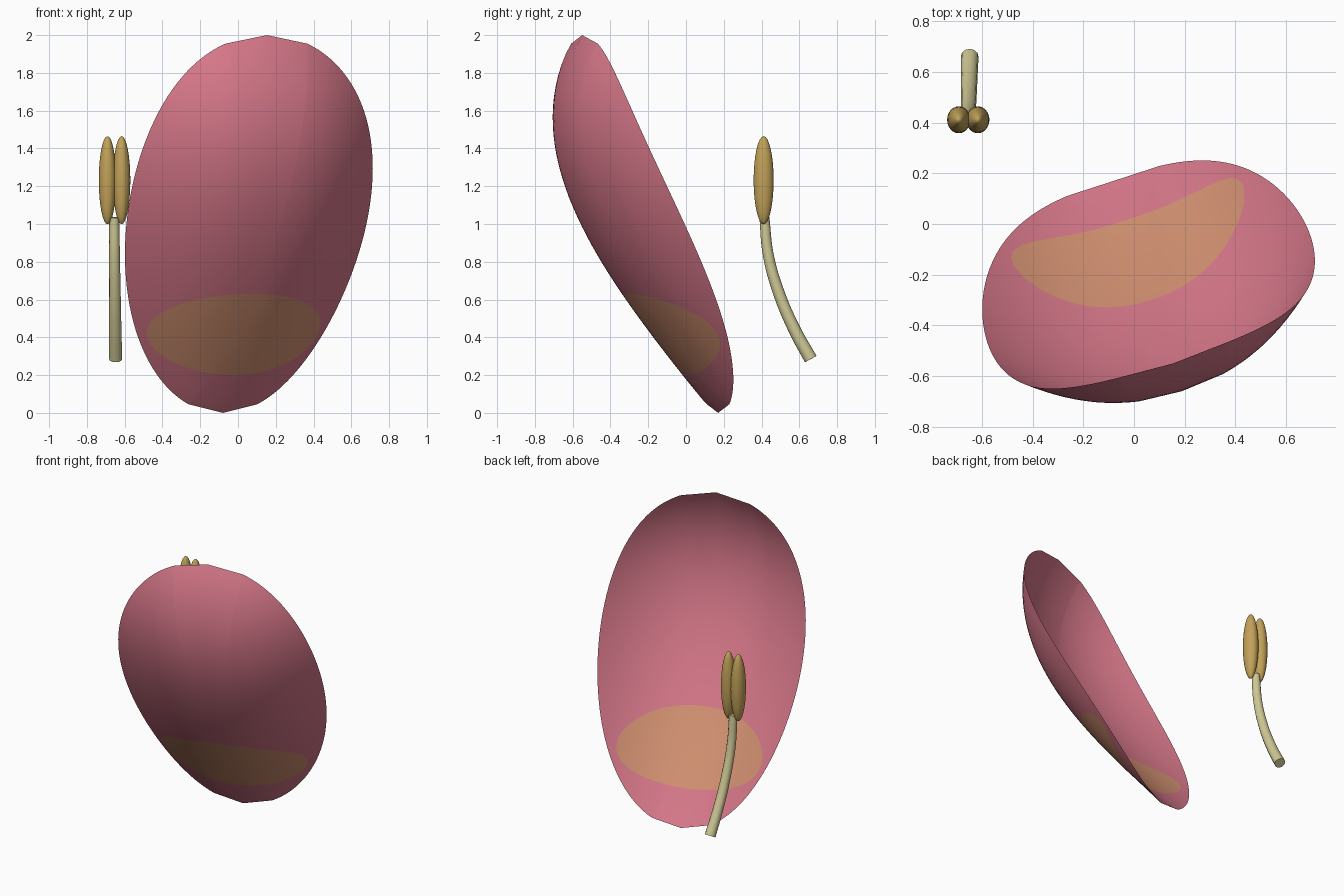
import bpy, bmesh
from math import atan2, cos, sin

cube = bpy.data.objects.get("Cube")
if cube:
    bpy.data.objects.remove(cube, do_unlink=True)


def material(name, color):
    m = bpy.data.materials.new(name)
    m.use_nodes = True
    m.diffuse_color = (*color, 1)
    m.node_tree.nodes["Principled BSDF"].inputs["Base Color"].default_value = (*color, 1)
    return m


pink = material("petal pink", (0.67, 0.185, 0.25))
amber = material("petal amber", (0.64, 0.28, 0.165))
cream = material("filament cream", (0.62, 0.58, 0.30))
ochre = material("anther ochre", (0.54, 0.36, 0.10))

# Petal frame: base point, sideways axis and forward axis, both level
BASE_X, BASE_Y = -0.08, 0.17
TURN_COS, TURN_SIN = 0.951, 0.309
TIP = 0.045      # height of the straight-cut end at the base and the tip


def oval(z):
    """Oval profile from 0 to 2, with straight ends."""
    h = min(z, 2 - z)
    end = max(h, TIP)
    return (end * (2 - end)) ** 0.48 * min(max(h, 0) / TIP, 1)


def half_width(z):
    return (0.605 + 0.063 * z) * oval(z)


def petal_point(a, z):
    """Point at sideways distance a and height z on the cupped petal."""
    bow = z * (2 - z)
    chord = 0.3785 * z
    middle = chord + bow * (0.215 + 0.125 * z)
    edge = chord + bow * (0.125 * z - 0.06) - 0.04 * oval(z)
    v = min(abs(a) / max(half_width(z), 1e-6), 1)
    s = middle + (edge - middle) * v ** 2.25
    return (BASE_X + TURN_COS * a + TURN_SIN * s,
            BASE_Y + TURN_SIN * a - TURN_COS * s, z)


# Petal rim, walked up one side and down the other, denser near the ends
STEPS = 60
heights = [TIP + (1 - TIP) * (1 - cos(3.14159 * k / STEPS)) for k in range(STEPS + 1)]
rim = [(0, 0)] + [(half_width(z), z) for z in heights]
rim += [(0, 2)] + [(-half_width(z), z) for z in reversed(heights)]

# Petal sheet: inner rings form the coloured patch, outer rings reach the rim
PATCH_Z, PATCH_W, PATCH_H = 0.415, 0.48, 0.215
INNER, OUTER = 10, 28


def patch_edge(a, z):
    angle = atan2((z - PATCH_Z) / PATCH_H, a / PATCH_W)
    return (PATCH_W * cos(angle),
            PATCH_Z + PATCH_H * sin(angle) + 0.03 * cos(angle) ** 2)


bm = bmesh.new()
centre = bm.verts.new(petal_point(0, PATCH_Z))
rings = []
for j in range(1, INNER + OUTER + 1):
    ring = []
    for a, z in rim:
        ea, ez = patch_edge(a, z)
        if j <= INNER:
            f = j / INNER
            at = (ea * f, PATCH_Z + (ez - PATCH_Z) * f)
        else:
            f = (j - INNER) / OUTER
            at = (ea + (a - ea) * f, ez + (z - ez) * f)
        ring.append(bm.verts.new(petal_point(*at)))
    rings.append(ring)
count = len(rim)
for k in range(count):
    n = (k + 1) % count
    bm.faces.new((centre, rings[0][k], rings[0][n])).material_index = 1
    for j in range(len(rings) - 1):
        face = bm.faces.new((rings[j][k], rings[j + 1][k], rings[j + 1][n], rings[j][n]))
        face.material_index = 1 if j < INNER - 1 else 0
for face in bm.faces:
    face.smooth = True
mesh = bpy.data.meshes.new("petal")
bm.to_mesh(mesh)
bm.free()
mesh.materials.append(pink)
mesh.materials.append(amber)
bpy.context.collection.objects.link(bpy.data.objects.new("petal", mesh))

# Filament: tapered bent stalk
curve = bpy.data.curves.new("filament", "CURVE")
curve.dimensions = "3D"
curve.bevel_depth = 0.035
curve.bevel_resolution = 4
curve.resolution_u = 8
curve.use_fill_caps = True
path = [(-0.648, 0.66, 0.285), (-0.65, 0.575, 0.44), (-0.652, 0.49, 0.64),
        (-0.654, 0.435, 0.84), (-0.655, 0.415, 1.035)]
spline = curve.splines.new("BEZIER")
spline.bezier_points.add(len(path) - 1)
for i, (point, co) in enumerate(zip(spline.bezier_points, path)):
    point.co = co
    point.radius = 1 - 0.06 * i
    point.handle_left_type = point.handle_right_type = "AUTO"
curve.materials.append(cream)
bpy.context.collection.objects.link(bpy.data.objects.new("filament", curve))

# Anther: two long lobes side by side
for name, x in (("right_anther_lobe", -0.691), ("left_anther_lobe", -0.616)):
    bpy.ops.mesh.primitive_uv_sphere_add(segments=24, ring_count=16, location=(x, 0.411, 1.232))
    lobe = bpy.context.object
    lobe.name = name
    lobe.scale = (0.046, 0.053, 0.233)
    lobe.data.materials.append(ochre)
    bpy.ops.object.shade_smooth()
